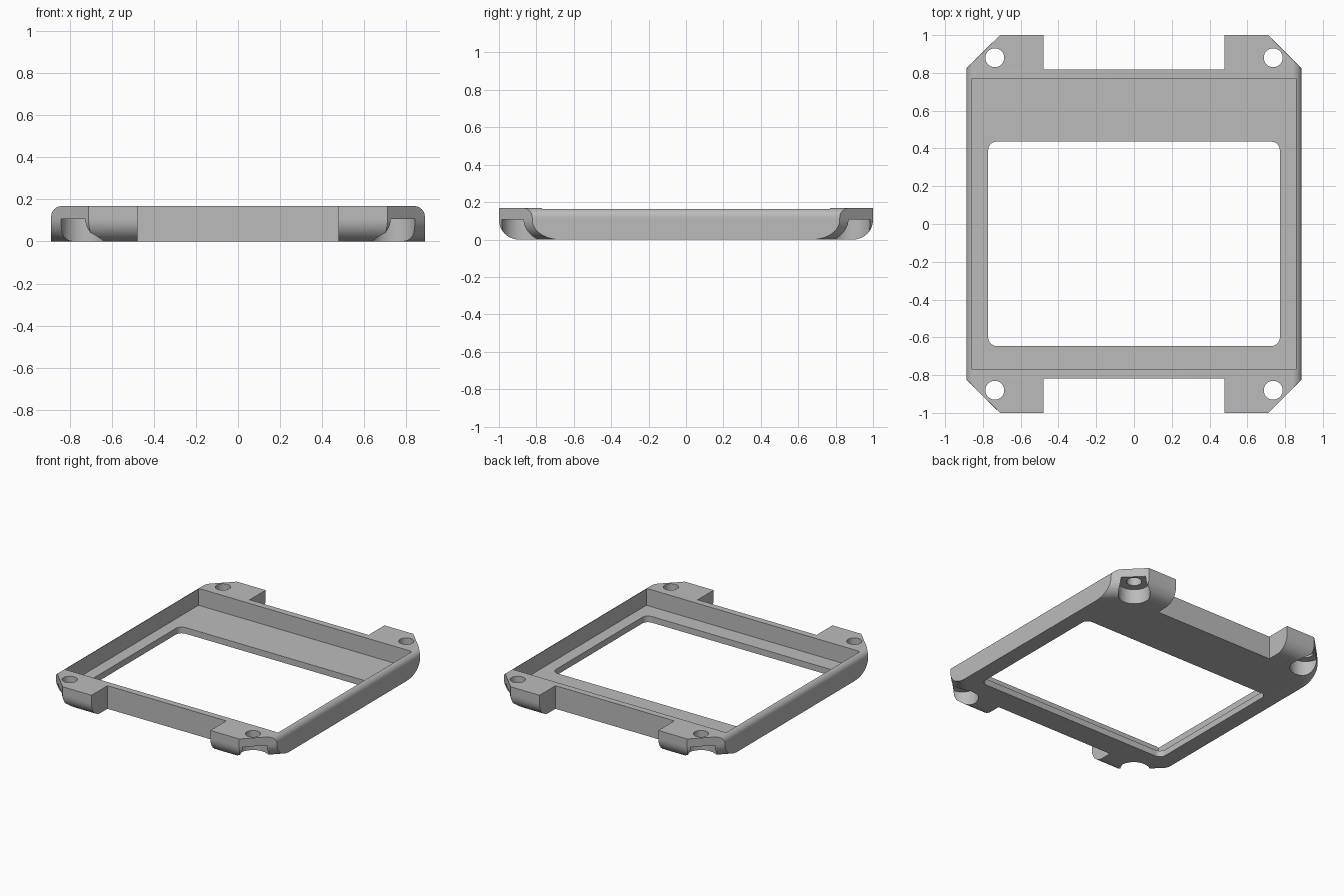
import bpy, bmesh, math

cube = bpy.data.objects.get("Cube")
if cube:
    bpy.data.objects.remove(cube, do_unlink=True)

HEIGHT, HALF_W, HALF_L = 0.168, 0.888, 1.0
BODY_Y, TAB_X = 0.817, 0.478          # body end walls, inner sides of the tabs
CORNER_SUM = 1.71                     # x + y along the cut corners
LOW_R, TOP_R, STEPS = 0.105, 0.05, 10
FLOOR = 0.045

grey = bpy.data.materials.new("plain_grey")
grey.use_nodes = True
grey.diffuse_color = (0.5, 0.5, 0.5, 1)
grey.node_tree.nodes["Principled BSDF"].inputs["Base Color"].default_value = (0.5, 0.5, 0.5, 1)


def loft(name, layers):
    """Skin a stack of (outline, z) layers and cap both ends."""
    bm = bmesh.new()
    rings = [[bm.verts.new((x, y, z)) for x, y in pts] for pts, z in layers]
    n = len(rings[0])
    for low, high in zip(rings, rings[1:]):
        for i in range(n):
            j = (i + 1) % n
            bm.faces.new((low[i], low[j], high[j], high[i]))
    bm.faces.new(rings[0][::-1])
    bm.faces.new(rings[-1])
    bmesh.ops.recalc_face_normals(bm, faces=bm.faces)
    mesh = bpy.data.meshes.new(name)
    bm.to_mesh(mesh)
    bm.free()
    mesh.materials.append(grey)
    obj = bpy.data.objects.new(name, mesh)
    bpy.context.collection.objects.link(obj)
    return obj


def outline(end_inset, side_inset):
    """Frame outline; tab ends and cut corners move in by end_inset, sides by side_inset."""
    y_end = HALF_L - end_inset
    x_side = HALF_W - side_inset
    total = CORNER_SUM - math.sqrt(2) * end_inset
    quarter = [(x_side, total - x_side), (total - y_end, y_end),
               (TAB_X, y_end), (TAB_X, BODY_Y)]
    half = quarter + [(-x, y) for x, y in reversed(quarter)]
    return half + [(-x, -y) for x, y in half]


def rounded_rect(x0, x1, y0, y1, r, steps=8):
    centres = [(x1 - r, y1 - r), (x0 + r, y1 - r), (x0 + r, y0 + r), (x1 - r, y0 + r)]
    pts = []
    for k, (cx, cy) in enumerate(centres):
        for i in range(steps + 1):
            a = math.pi / 2 * (k + i / steps)
            pts.append((cx + r * math.cos(a), cy + r * math.sin(a)))
    return pts


def circle(cx, cy, r, n=48):
    return [(cx + r * math.cos(2 * math.pi * i / n), cy + r * math.sin(2 * math.pi * i / n))
            for i in range(n)]


# Frame body: rounded under the tabs, rounded along the top of both sides
angles = [math.pi / 2 * i / STEPS for i in range(STEPS + 1)]
layers = [(outline(LOW_R * (1 - math.sin(a)), 0), LOW_R * (1 - math.cos(a))) for a in angles]
layers += [(outline(0, TOP_R * (1 - math.cos(a))), HEIGHT - TOP_R + TOP_R * math.sin(a))
           for a in angles]
frame = loft("bezel_frame", layers)

# Cutters: pocket, window, and a screw hole with a recess below it in each corner
pocket = [(0.857, 0.77), (-0.857, 0.77), (-0.857, -0.77), (0.857, -0.77)]
window = rounded_rect(-0.772, 0.772, -0.646, 0.436, 0.045)
cuts = [("pocket_cutter", pocket, FLOOR, 0.3), ("window_cutter", window, -0.1, 0.3)]
for sx in (-1, 1):
    for sy in (-1, 1):
        cuts.append(("recess_cutter", circle(sx * 0.737, sy * 0.88, 0.105), -0.1, 0.107))
        cuts.append(("hole_cutter", circle(sx * 0.737, sy * 0.88, 0.05), -0.1, 0.3))

bpy.ops.object.select_all(action='DESELECT')
frame.select_set(True)
bpy.context.view_layer.objects.active = frame
for name, pts, z0, z1 in cuts:
    cutter = loft(name, [(pts, z0), (pts, z1)])
    cutter.hide_render = True
    mod = frame.modifiers.new(name, 'BOOLEAN')
    mod.operation = 'DIFFERENCE'
    mod.solver = 'EXACT'
    mod.object = cutter
    bpy.ops.object.modifier_apply(modifier=mod.name)
    bpy.data.objects.remove(cutter, do_unlink=True)

bpy.ops.object.shade_smooth_by_angle(angle=math.radians(25))
